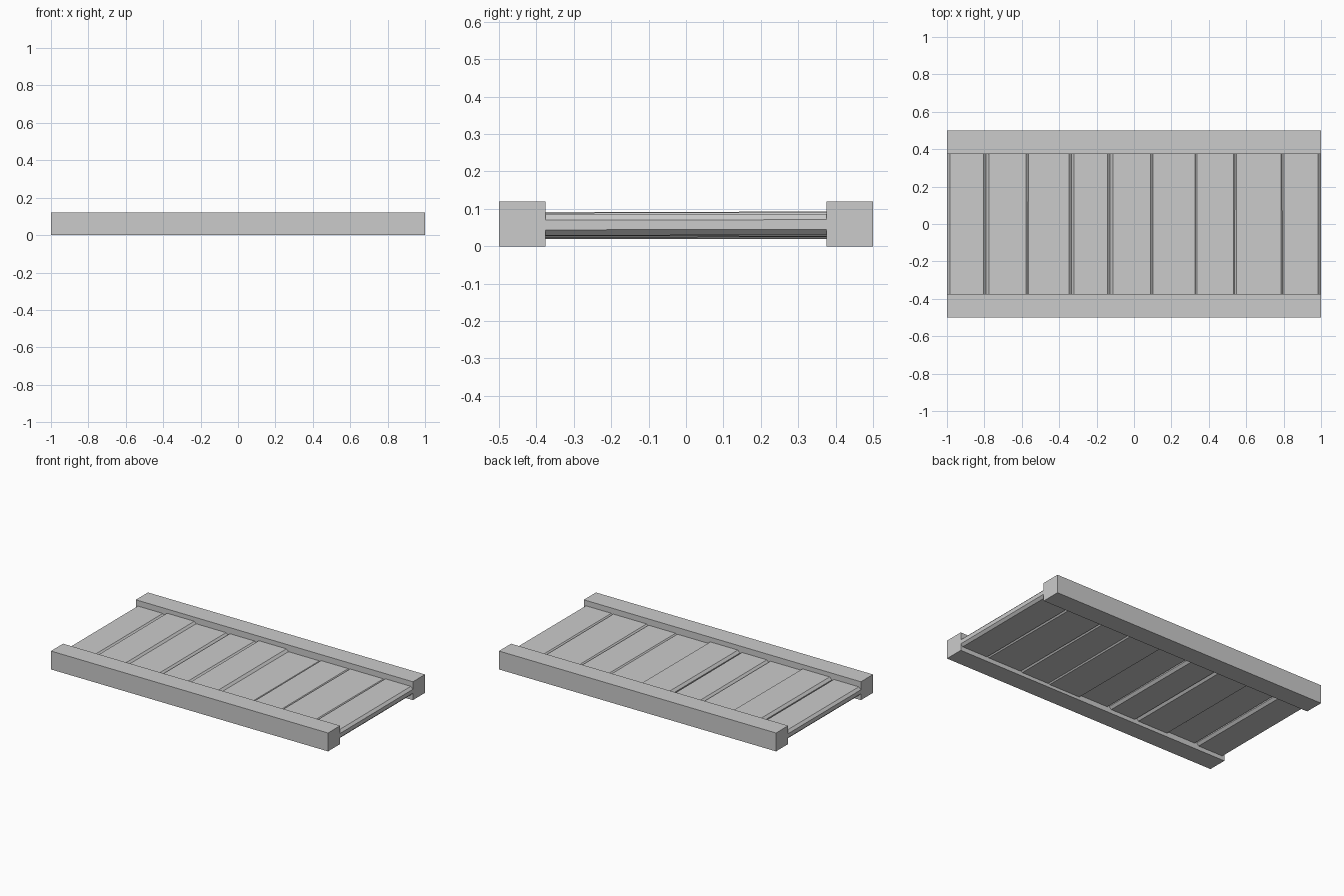
import bpy
import bmesh
from math import radians
from mathutils import Matrix, Vector

cube = bpy.data.objects.get("Cube")
if cube:
    bpy.data.objects.remove(cube, do_unlink=True)

grey = bpy.data.materials.new("plain_grey")
grey.use_nodes = True
GREY = (0.6, 0.6, 0.6, 1)
grey.diffuse_color = GREY
grey.node_tree.nodes["Principled BSDF"].inputs["Base Color"].default_value = GREY


def add_object(name, bm):
    bmesh.ops.recalc_face_normals(bm, faces=bm.faces)
    mesh = bpy.data.meshes.new(name)
    bm.to_mesh(mesh)
    bm.free()
    mesh.materials.append(grey)
    obj = bpy.data.objects.new(name, mesh)
    bpy.context.collection.objects.link(obj)
    return obj


# Side rails
for name, side in (("front_rail", -1), ("back_rail", 1)):
    bm = bmesh.new()
    bmesh.ops.create_cube(bm, size=1)
    bmesh.ops.scale(bm, vec=(2, 0.125, 0.12), verts=bm.verts)
    bmesh.ops.translate(bm, vec=(0, side * 0.4375, 0.06), verts=bm.verts)
    add_object(name, bm)


def add_plank(name, left, right, height, roll):
    """Board across the rails with chamfered long edges."""
    half, thick, cut = (right - left) / 2, 0.028, 0.015
    profile = [(-half, -thick + cut), (-half + cut, -thick),
               (half - cut, -thick), (half, -thick + cut),
               (half, thick - cut), (half - cut, thick),
               (-half + cut, thick), (-half, thick - cut)]
    bm = bmesh.new()
    face = bm.faces.new([bm.verts.new((x, -0.38, z)) for x, z in profile])
    new = bmesh.ops.extrude_face_region(bm, geom=[face])["geom"]
    bmesh.ops.translate(bm, vec=(0, 0.76, 0),
                        verts=[v for v in new if isinstance(v, bmesh.types.BMVert)])
    obj = add_object(name, bm)
    place = Vector(((left + right) / 2, 0, height))
    obj.matrix_world = Matrix.Translation(place) @ Matrix.Rotation(radians(roll), 4, "X")


# Planks: left edge, right edge, middle height, slight roll
planks = [
    (-1.0, -0.79, 0.055, 0.0), (-0.79, -0.563, 0.064, 0.1),
    (-0.58, -0.333, 0.052, 0.0), (-0.336, -0.127, 0.053, -0.1),
    (-0.127, 0.102, 0.062, 0.1), (0.085, 0.34, 0.048, 0.0),
    (0.322, 0.548, 0.052, 0.15), (0.532, 0.802, 0.055, -0.1),
    (0.786, 1.0, 0.0575, 0.1),
]
for i, values in enumerate(planks):
    add_plank(f"plank_{i + 1}", *values)
